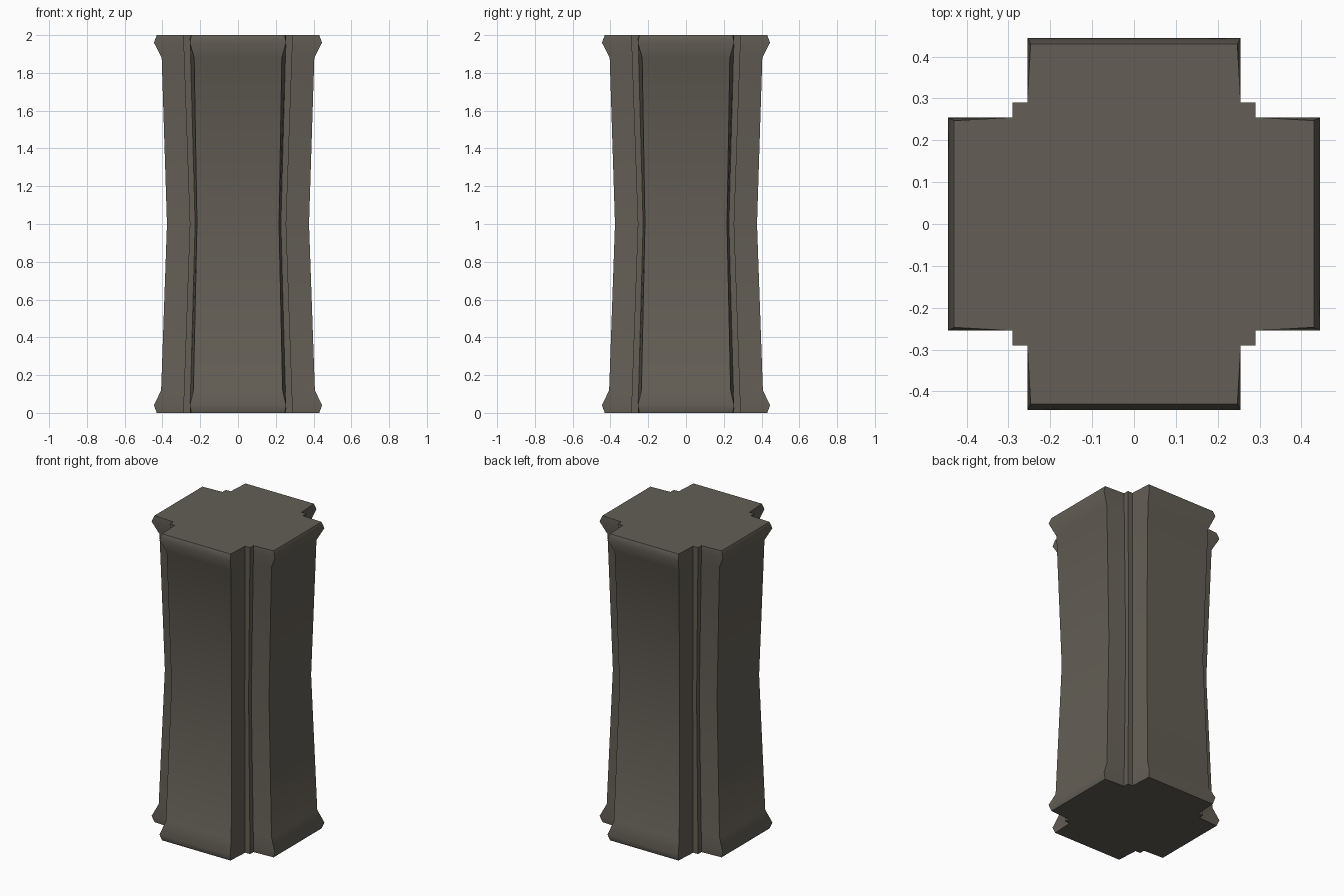
import bpy, bmesh, math

if "Cube" in bpy.data.objects:
    bpy.data.objects.remove(bpy.data.objects["Cube"])

# Warm grey stone
stone = bpy.data.materials.new("warm grey stone")
stone.diffuse_color = (0.125, 0.113, 0.092, 1.0)
stone.use_nodes = True
stone.node_tree.nodes["Principled BSDF"].inputs["Base Color"].default_value = stone.diffuse_color

# Pillar levels: height, arm reach, arm tip half-width,
# arm root half-width, inner corner step
LEVELS = [
    (0.00, 0.430, 0.247, 0.255, 0.290),
    (0.04, 0.445, 0.255, 0.254, 0.289),
    (0.12, 0.407, 0.236, 0.251, 0.286),
    (1.00, 0.376, 0.217, 0.227, 0.255),
    (1.88, 0.404, 0.232, 0.251, 0.286),
    (1.96, 0.445, 0.255, 0.254, 0.289),
    (2.00, 0.430, 0.247, 0.255, 0.290),
]


def cross_section(reach, tip, root, step):
    """One arm and one stepped corner, turned four times."""
    pts = []
    quarter = [(reach, -tip), (reach, tip), (step, root), (step, step), (root, step)]
    for _ in range(4):
        pts += quarter
        quarter = [(-y, x) for x, y in quarter]
    return pts


# Waisted cross-shaped pillar, lofted through its levels
bm = bmesh.new()
rings = [[bm.verts.new((x, y, z)) for x, y in cross_section(*dims)]
         for z, *dims in LEVELS]
for low, high in zip(rings, rings[1:]):
    n = len(low)
    for i in range(n):
        j = (i + 1) % n
        bm.faces.new((low[i], low[j], high[j], high[i]))
bm.faces.new(rings[0][::-1])
bm.faces.new(rings[-1])
bmesh.ops.recalc_face_normals(bm, faces=bm.faces)

mesh = bpy.data.meshes.new("pillar")
bm.to_mesh(mesh)
bm.free()
mesh.materials.append(stone)
pillar = bpy.data.objects.new("pillar", mesh)
bpy.context.collection.objects.link(pillar)

# Soft trim bends, crisp corners
bpy.context.view_layer.objects.active = pillar
pillar.select_set(True)
bpy.ops.object.shade_smooth_by_angle(angle=math.radians(52))
